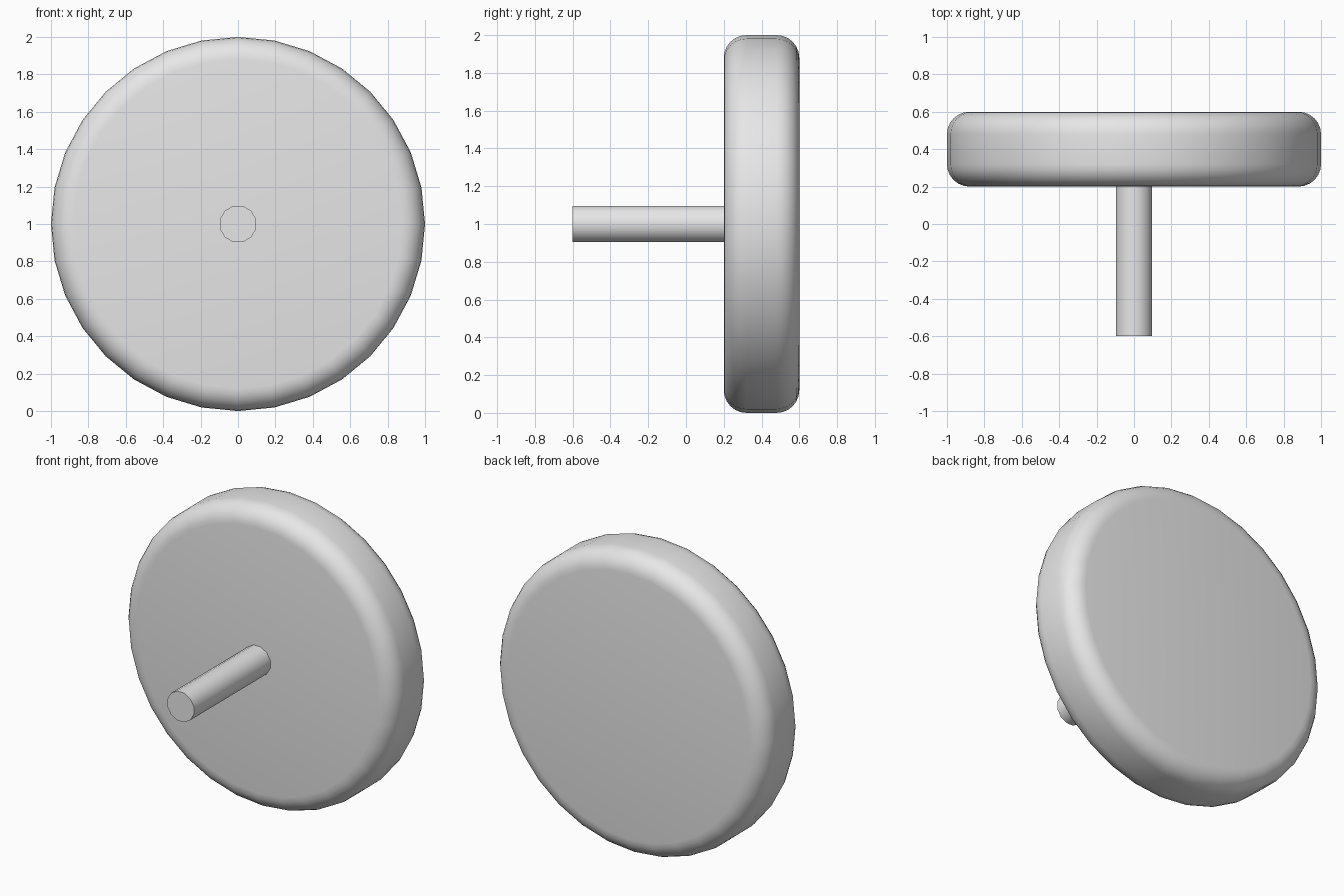
import bpy
import math

cube = bpy.data.objects.get("Cube")
if cube:
    bpy.data.objects.remove(cube, do_unlink=True)

GREY = (0.8, 0.8, 0.8, 1.0)
grey = bpy.data.materials.new("light_grey")
grey.use_nodes = True
grey.diffuse_color = GREY
grey.node_tree.nodes["Principled BSDF"].inputs["Base Color"].default_value = GREY


def cylinder(name, sides, radius, front, back, turn=0.0, bevel=0.0):
    """Cylinder lying along y between front and back, centred at height 1."""
    bpy.ops.mesh.primitive_cylinder_add(
        vertices=sides, radius=radius, depth=back - front,
        location=(0, (front + back) / 2, 1),
        rotation=(math.pi / 2, turn, 0))
    obj = bpy.context.object
    obj.name = name
    obj.data.materials.append(grey)
    if bevel:
        mod = obj.modifiers.new("rounded_edges", 'BEVEL')
        mod.width = bevel
        mod.segments = 6
        mod.limit_method = 'ANGLE'
        mod.angle_limit = math.radians(60)
        bpy.ops.object.modifier_apply(modifier=mod.name)
    bpy.ops.object.shade_smooth_by_angle(angle=math.radians(40))
    return obj


# Round disc with softened rims
cylinder("disc", 32, 1.0, 0.2, 0.6, bevel=0.12)

# Thin shaft sticking out of the front face
cylinder("shaft", 12, 0.1, -0.6, 0.22, turn=math.radians(15))
